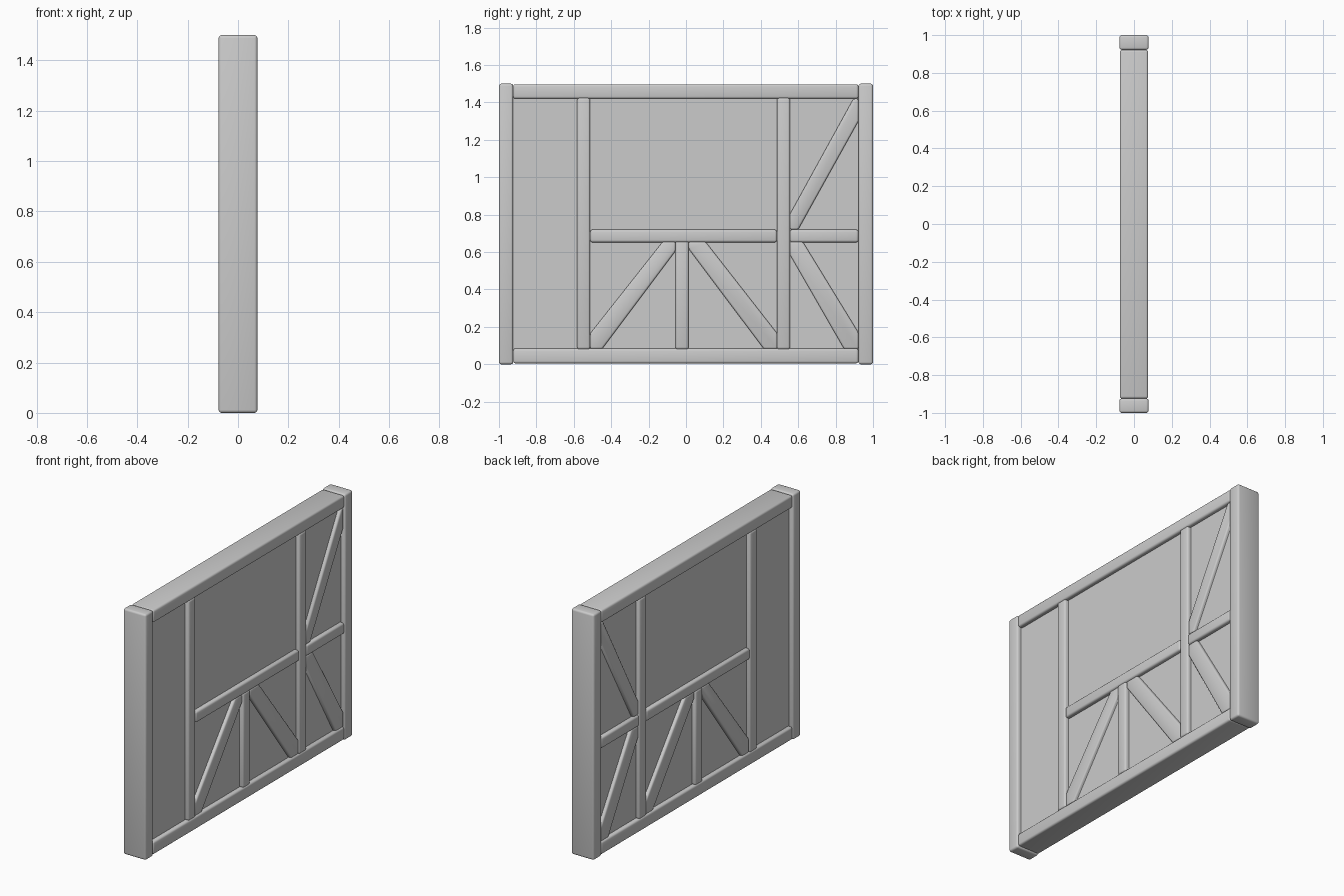
import bpy
import bmesh
import math

if "Cube" in bpy.data.objects:
    bpy.data.objects.remove(bpy.data.objects["Cube"], do_unlink=True)

# One plain grey for the whole wall
grey = bpy.data.materials.new("plain_grey")
grey.use_nodes = True
colour = (0.6, 0.6, 0.6, 1)
grey.diffuse_color = colour
grey.node_tree.nodes["Principled BSDF"].inputs["Base Color"].default_value = colour


def timber(name, outline, half, bevel=0.012):
    """Prism with a y-z outline, running through the wall from -half to half."""
    bm = bmesh.new()
    face = bm.faces.new([bm.verts.new((-half, y, z)) for y, z in outline])
    ext = bmesh.ops.extrude_face_region(bm, geom=[face])
    moved = [g for g in ext["geom"] if isinstance(g, bmesh.types.BMVert)]
    bmesh.ops.translate(bm, verts=moved, vec=(2 * half, 0, 0))
    bmesh.ops.recalc_face_normals(bm, faces=bm.faces)
    mesh = bpy.data.meshes.new(name)
    bm.to_mesh(mesh)
    bm.free()
    mesh.materials.append(grey)
    obj = bpy.data.objects.new(name, mesh)
    bpy.context.collection.objects.link(obj)
    if bevel:
        mod = obj.modifiers.new("rounded_edges", "BEVEL")
        mod.width = bevel
        mod.segments = 3
        bpy.ops.object.select_all(action="DESELECT")
        obj.select_set(True)
        bpy.context.view_layer.objects.active = obj
        bpy.ops.object.modifier_apply(modifier=mod.name)
        bpy.ops.object.shade_smooth_by_angle(angle=math.radians(40))
    return obj


def beam(name, y0, y1, z0, z1, half=0.075, bevel=0.012):
    return timber(name, [(y0, z0), (y1, z0), (y1, z1), (y0, z1)], half, bevel)


# Infill panel
beam("infill_panel", -0.95, 0.95, 0.04, 1.46, 0.05, 0)

# Outer frame
beam("front_post", -1, -0.924, 0, 1.5, 0.077)
beam("back_post", 0.922, 1, 0, 1.5, 0.077)
beam("bottom_beam", -0.924, 0.922, 0.005, 0.084)
beam("top_beam", -0.924, 0.922, 1.42, 1.497)

# Studs and rails
beam("front_stud", -0.582, -0.512, 0.08, 1.425)
beam("back_stud", 0.486, 0.556, 0.08, 1.425)
beam("short_stud", -0.056, 0.014, 0.08, 0.658)
beam("long_rail", -0.512, 0.486, 0.652, 0.72)
beam("short_rail", 0.556, 0.922, 0.652, 0.72)

# Diagonal braces, cut to fit the corners of their bays
braces = {
    "front_low_brace": [(-0.512, 0.082), (-0.448, 0.082), (-0.056, 0.605),
                        (-0.056, 0.655), (-0.125, 0.655), (-0.512, 0.165)],
    "middle_low_brace": [(0.014, 0.655), (0.014, 0.617), (0.416, 0.082),
                         (0.488, 0.082), (0.488, 0.165), (0.105, 0.655)],
    "back_low_brace": [(0.556, 0.655), (0.556, 0.585), (0.845, 0.082),
                       (0.922, 0.082), (0.922, 0.17), (0.625, 0.655)],
    "back_high_brace": [(0.556, 0.72), (0.6, 0.72), (0.922, 1.3),
                        (0.922, 1.42), (0.895, 1.42), (0.556, 0.804)],
}
for name, outline in braces.items():
    timber(name, outline, 0.07, 0.01)
